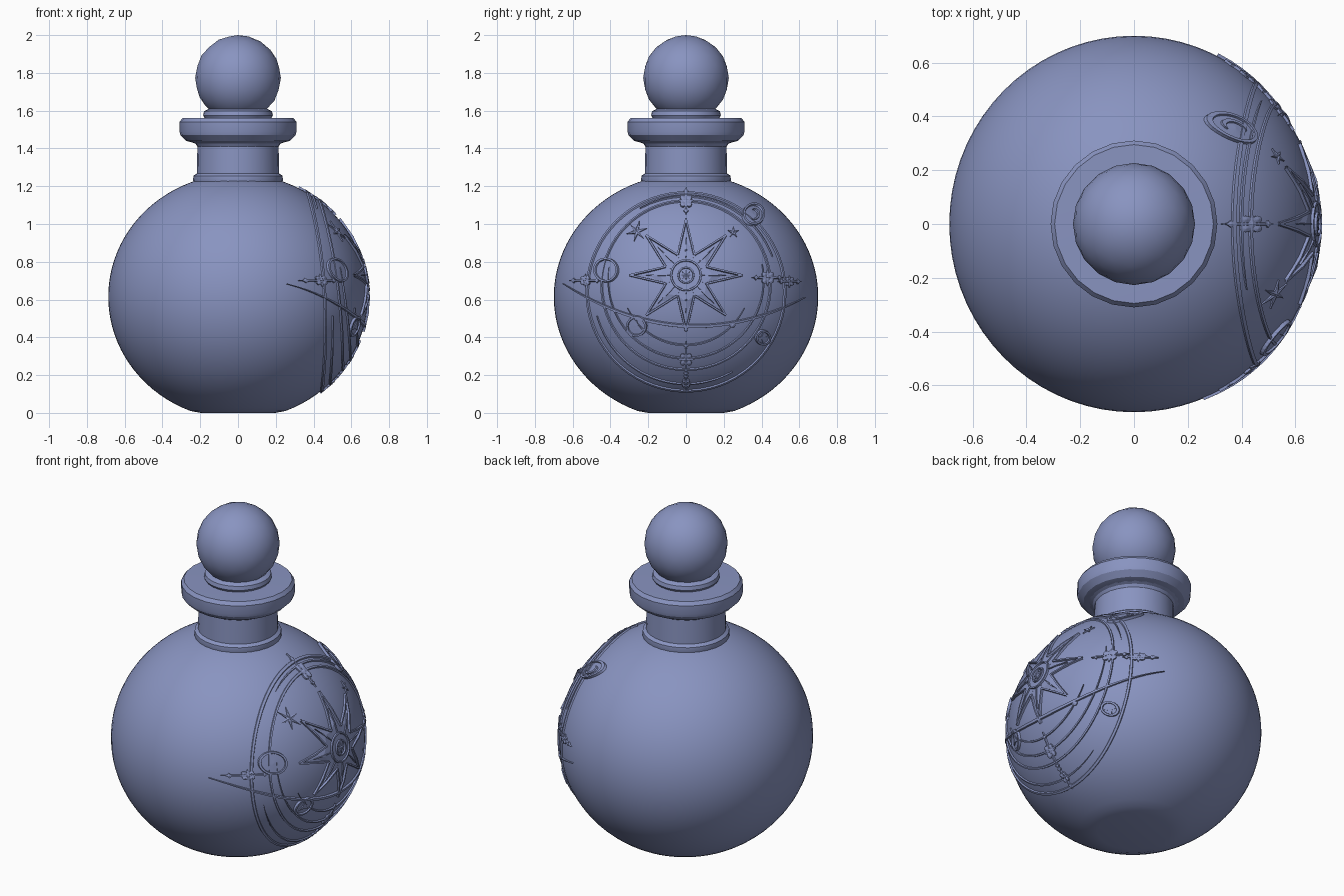
import bpy, bmesh, math
from mathutils import Vector

if "Cube" in bpy.data.objects:
    bpy.data.objects.remove(bpy.data.objects["Cube"])

mat = bpy.data.materials.new("dusty_blue")
mat.diffuse_color = (0.25, 0.295, 0.53, 1)
mat.use_nodes = True
mat.node_tree.nodes["Principled BSDF"].inputs["Base Color"].default_value = mat.diffuse_color

RX, RY, RZ, CZ = 0.687, 0.70, 0.65, 0.615   # body ellipsoid


def finish(bm, name, angle=None):
    bmesh.ops.recalc_face_normals(bm, faces=bm.faces)
    me = bpy.data.meshes.new(name)
    bm.to_mesh(me)
    bm.free()
    ob = bpy.data.objects.new(name, me)
    bpy.context.collection.objects.link(ob)
    me.materials.append(mat)
    if angle:
        bpy.ops.object.select_all(action='DESELECT')
        ob.select_set(True)
        bpy.context.view_layer.objects.active = ob
        bpy.ops.object.shade_smooth_by_angle(angle=math.radians(angle))
    return ob


def lathe(name, profile, segs, angle=30):
    """Closed turned part from (radius, z) points, bottom to top."""
    bm = bmesh.new()
    rings = [[bm.verts.new((r * math.cos(2 * math.pi * i / segs),
                            r * math.sin(2 * math.pi * i / segs), z))
              for i in range(segs)] for r, z in profile]
    for a, b in zip(rings, rings[1:]):
        for i in range(segs):
            j = (i + 1) % segs
            bm.faces.new((a[i], a[j], b[j], b[i]))
    bm.faces.new(rings[0])
    bm.faces.new(rings[-1])
    return finish(bm, name, angle)


def wrap(y, z, h):
    """Put a flat (y, z) drawing point on the +x side of the body, raised by h."""
    q = max(0.0, 1 - (y / RY) ** 2 - ((z - CZ) / RZ) ** 2)
    p = Vector((RX * math.sqrt(q), y, z))
    n = Vector((p.x / RX ** 2, y / RY ** 2, (z - CZ) / RZ ** 2)).normalized()
    return p + n * h


def ribbon(bm, pts, width, h=0.008, closed=False, taper=False):
    """Raised line along drawing points."""
    n = len(pts)
    rows = []
    for i, (y, z) in enumerate(pts):
        a = pts[i - 1] if (closed or i) else pts[0]
        b = pts[(i + 1) % n] if (closed or i < n - 1) else pts[-1]
        d = Vector((b[0] - a[0], b[1] - a[1])).normalized()
        k = max(0.1, abs(math.sin(math.pi * i / (n - 1))) ** 0.6) if taper else 1
        w = width / 2 * k
        rows.append([bm.verts.new(wrap(y - d.y * s * w, z + d.x * s * w, hh))
                     for s, hh in ((-1, -0.006), (-0.6, h), (0.6, h), (1, -0.006))])
    for i in range(n if closed else n - 1):
        a, b = rows[i], rows[(i + 1) % n]
        for j in range(3):
            bm.faces.new((a[j], a[j + 1], b[j + 1], b[j]))


def arc(cy, cz, r, a0=0, a1=360, n=72):
    m = n if a1 - a0 >= 360 else n - 1
    return [(cy + r * math.cos(math.radians(a0 + (a1 - a0) * i / m)),
             cz + r * math.sin(math.radians(a0 + (a1 - a0) * i / m))) for i in range(n)]


def plate(bm, pts, h=0.006, centre=None, hc=None):
    """Raised fan plate, optionally peaked at its centre."""
    c = centre or (sum(p[0] for p in pts) / len(pts), sum(p[1] for p in pts) / len(pts))
    mid = bm.verts.new(wrap(*c, hc or h))
    top = [bm.verts.new(wrap(*p, h)) for p in pts]
    low = [bm.verts.new(wrap(*p, -0.006)) for p in pts]
    for i in range(len(pts)):
        j = (i + 1) % len(pts)
        bm.faces.new((mid, top[i], top[j]))
        bm.faces.new((top[i], low[i], low[j], top[j]))


def star(cy, cz, r, inner, n, turn=90):
    return [(cy + (inner if i % 2 else r) * math.cos(math.radians(turn + 180 * i / n)),
             cz + (inner if i % 2 else r) * math.sin(math.radians(turn + 180 * i / n)))
            for i in range(2 * n)]


# Turned parts
t0, t1 = math.asin(-0.605 / RZ), math.asin(0.62 / RZ)
prof = [(0.2, 0.0)] + [(RY * math.cos(t0 + (t1 - t0) * i / 36),
                        CZ + RZ * math.sin(t0 + (t1 - t0) * i / 36)) for i in range(37)]
body = lathe("bottle_body", prof, 72)
body.scale.x = RX / RY
lathe("neck", [(0.225, 1.19), (0.238, 1.23), (0.236, 1.255), (0.218, 1.268), (0.215, 1.41),
               (0.225, 1.425), (0.25, 1.435)], 28)
lathe("neck_collar", [(0.235, 1.43), (0.275, 1.44), (0.305, 1.47), (0.31, 1.49), (0.31, 1.54),
                      (0.295, 1.56), (0.17, 1.562)], 24)
lathe("stopper_base", [(0.17, 1.55), (0.185, 1.575), (0.18, 1.597), (0.15, 1.612)], 24)

# Faceted stopper ball
bm = bmesh.new()
bmesh.ops.create_icosphere(bm, subdivisions=3, radius=0.227)
for v in bm.verts:
    v.co.z += 1.773
finish(bm, "stopper_ball", 15)

# Orbit rings and sweeping band
bm = bmesh.new()
ribbon(bm, arc(0, 0.64, 0.522), 0.014, closed=True)
ribbon(bm, arc(0, 0.675, 0.445), 0.012, closed=True)
ribbon(bm, arc(0, 0.70, 0.41, 170, 372), 0.012, taper=True)
ribbon(bm, arc(0, 0.70, 0.34, 205, 335), 0.012, taper=True)
ribbon(bm, arc(0, 0.64, 0.485, 195, 300), 0.010, taper=True)
ribbon(bm, arc(0, 0.66, 0.485, 20, 120), 0.010, taper=True)
finish(bm, "orbit_rings")
bm = bmesh.new()
ribbon(bm, [(y, 0.46 + 0.46 * (y - 0.03) ** 2 - 0.02 * y)
            for y in [-0.645 + 1.27 * i / 48 for i in range(49)]], 0.024, 0.01, taper=True)
finish(bm, "sweeping_band")

# Eight-pointed sun star with outlined rays and central rings
SZ = 0.728
bm = bmesh.new()
for k in range(8):
    a = math.radians(45 * k)

    def at(r, da):
        return (r * math.cos(a + math.radians(da)), SZ + r * math.sin(a + math.radians(da)))
    tip, left, right = at(0.295, 0), at(0.115, 22.5), at(0.115, -22.5)
    plate(bm, [at(0.06, -22), right, tip, left, at(0.06, 22)], 0.003, at(0.14, 0), 0.007)
    for side in (left, right):
        ribbon(bm, [side, ((side[0] + tip[0]) / 2, (side[1] + tip[1]) / 2), tip], 0.014, 0.012)
    ribbon(bm, [at(0.085, 0), at(0.13, 0), at(0.21, 0)], 0.012, 0.011, taper=True)
ribbon(bm, arc(0, SZ, 0.078, n=32), 0.014, 0.013, closed=True)
ribbon(bm, arc(0, SZ, 0.04, n=24), 0.012, 0.013, closed=True)
plate(bm, arc(0, SZ, 0.075, n=32), 0.005)
plate(bm, star(0, SZ, 0.03, 0.015, 8), 0.008, hc=0.012)
finish(bm, "sun_star")

# Planets: raised rims with inner discs, one with a crescent
bm = bmesh.new()
for y, z, r in ((-0.42, 0.755, 0.058), (0.355, 1.048, 0.052), (-0.26, 0.46, 0.048), (0.405, 0.40, 0.034)):
    plate(bm, arc(y, z, r, n=24), 0.005)
    ribbon(bm, arc(y, z, r, n=28), 0.016, 0.013, closed=True)
ribbon(bm, arc(0.355, 1.048, 0.026, -120, 100, 14), 0.018, 0.011, taper=True)
plate(bm, star(-0.26, 0.46, 0.034, 0.012, 3), 0.010)
plate(bm, star(0.405, 0.40, 0.03, 0.012, 4), 0.010)
plate(bm, arc(0.245, 0.465, 0.014, n=12), 0.008, hc=0.013)
finish(bm, "planets")

# Small stars
bm = bmesh.new()
plate(bm, star(-0.26, 0.96, 0.055, 0.016, 6, 75), 0.006, hc=0.012)
plate(bm, star(0.25, 0.955, 0.03, 0.01, 5), 0.006, hc=0.011)
finish(bm, "small_stars")

# Cross ornaments: four petals and long spikes
bm = bmesh.new()
for y, z, r, spike, upright in ((0, 1.118, 0.034, 0.072, 1), (0, 0.285, 0.034, 0.1, 1),
                                (0, 0.16, 0.022, 0.05, 1), (0.43, 0.715, 0.034, 0.085, 0),
                                (0.545, 0.695, 0.024, 0.06, 0), (-0.53, 0.70, 0.026, 0.085, 0)):
    plate(bm, star(y, z, r * 1.3, r * 0.5, 4), 0.006, hc=0.012)
    for k in range(4):
        t = math.radians(45 + 90 * k)
        plate(bm, arc(y + r * 0.7 * math.cos(t), z + r * 0.7 * math.sin(t), r * 0.4, n=10), 0.008, hc=0.012)
    dy, dz = (0, spike) if upright else (spike, 0)
    ribbon(bm, [(y + dy * s, z + dz * s) for s in (-1, -0.6, 0, 0.6, 1)], 0.016, 0.010, taper=True)
    for s in (-0.72, 0.72):
        plate(bm, star(y + dy * s, z + dz * s, 0.013, 0.008, 4), 0.008, hc=0.011)
finish(bm, "cross_ornaments")
